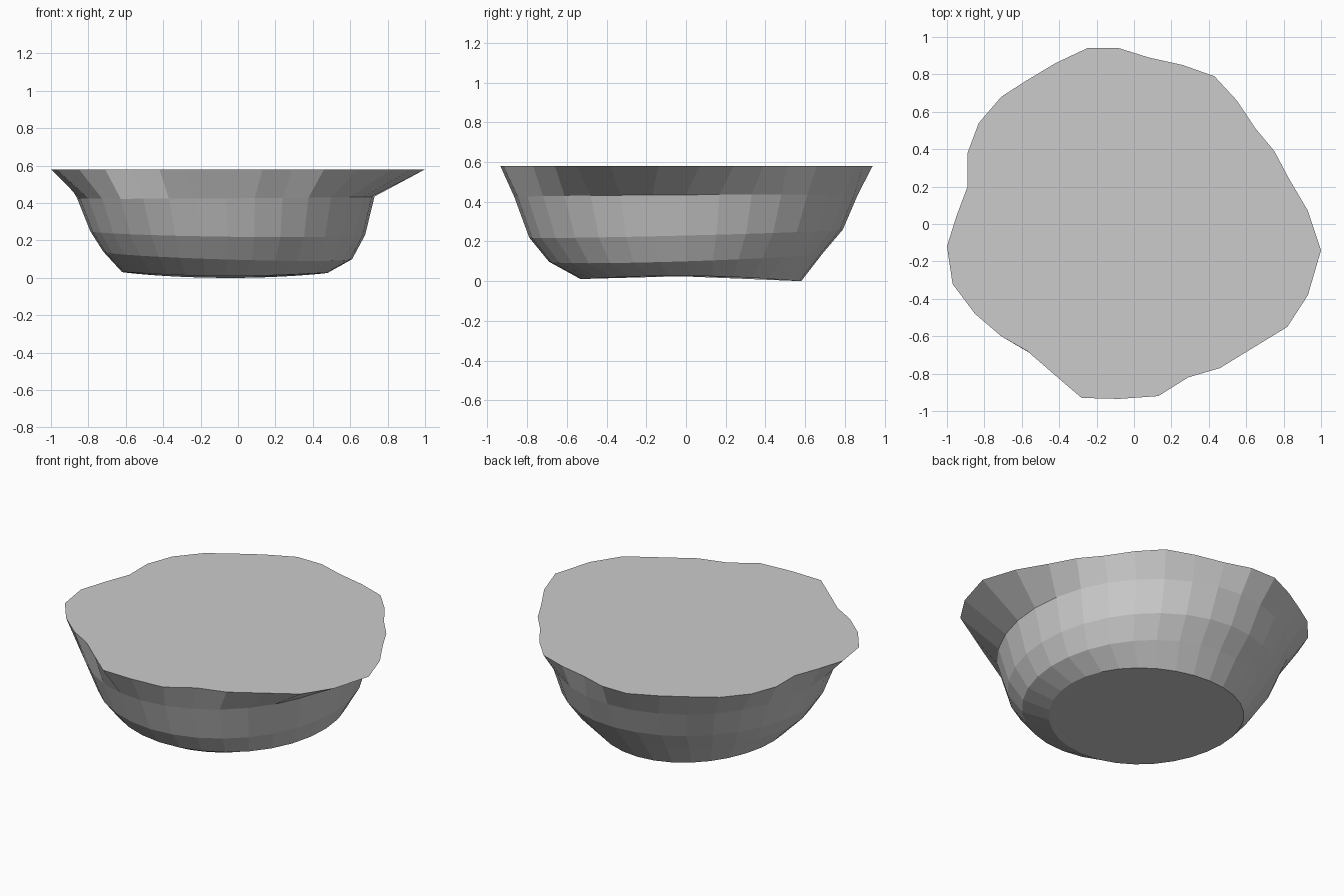
import bpy, bmesh
from math import cos, sin, radians

if "Cube" in bpy.data.objects:
    bpy.data.objects.remove(bpy.data.objects["Cube"])

# Irregular flat top outline, counter-clockwise, 32 corners
TOP_Z = 0.58
outline = [
    (1, -.14), (.93, .07), (.83, .24), (.75, .39), (.65, .51), (.55, .66), (.43, .79), (.26, .85),
    (.08, .89), (-.08, .94), (-.25, .94), (-.42, .86), (-.57, .77), (-.71, .68), (-.83, .54), (-.89, .38),
    (-.89, .20), (-.95, .04), (-1, -.12), (-.97, -.32), (-.85, -.48), (-.71, -.60), (-.57, -.68), (-.42, -.81),
    (-.28, -.93), (-.08, -.935), (.13, -.92), (.29, -.82), (.46, -.77), (.64, -.66), (.82, -.55), (.93, -.38)]

# Lower rings: centre x, centre y, radius x, radius y, z, tilt x, tilt y, saddle
rings = [
    (-.065, .00, .795, .865, .430, .005, .005, .000),
    (-.055, .00, .735, .790, .240, -.010, .020, .000),
    (-.055, .00, .665, .690, .120, -.020, .022, .000),
    (-.070, .025, .550, .555, .017, -.002, -.005, .012)]

bm = bmesh.new()
loops = [[bm.verts.new((x, y, TOP_Z)) for x, y in outline]]
n = len(outline)
for cx, cy, rx, ry, z, tx, ty, saddle in rings:
    loop = []
    for i in range(n):
        a = radians(360 / n * (i - 1))
        h = z + tx * cos(a) + ty * sin(a) + saddle * cos(2 * a)
        loop.append(bm.verts.new((cx + rx * cos(a), cy + ry * sin(a), h)))
    loops.append(loop)

# Faceted sides
for upper, lower in zip(loops, loops[1:]):
    for i in range(n):
        j = (i + 1) % n
        bm.faces.new((upper[i], lower[i], lower[j], upper[j]))

# Flat top and underside
bm.faces.new(loops[0])
bm.faces.new(loops[-1][::-1])
bmesh.ops.recalc_face_normals(bm, faces=bm.faces)

mesh = bpy.data.meshes.new("rock_base")
bm.to_mesh(mesh)
bm.free()
bpy.context.collection.objects.link(bpy.data.objects.new("rock_base", mesh))
